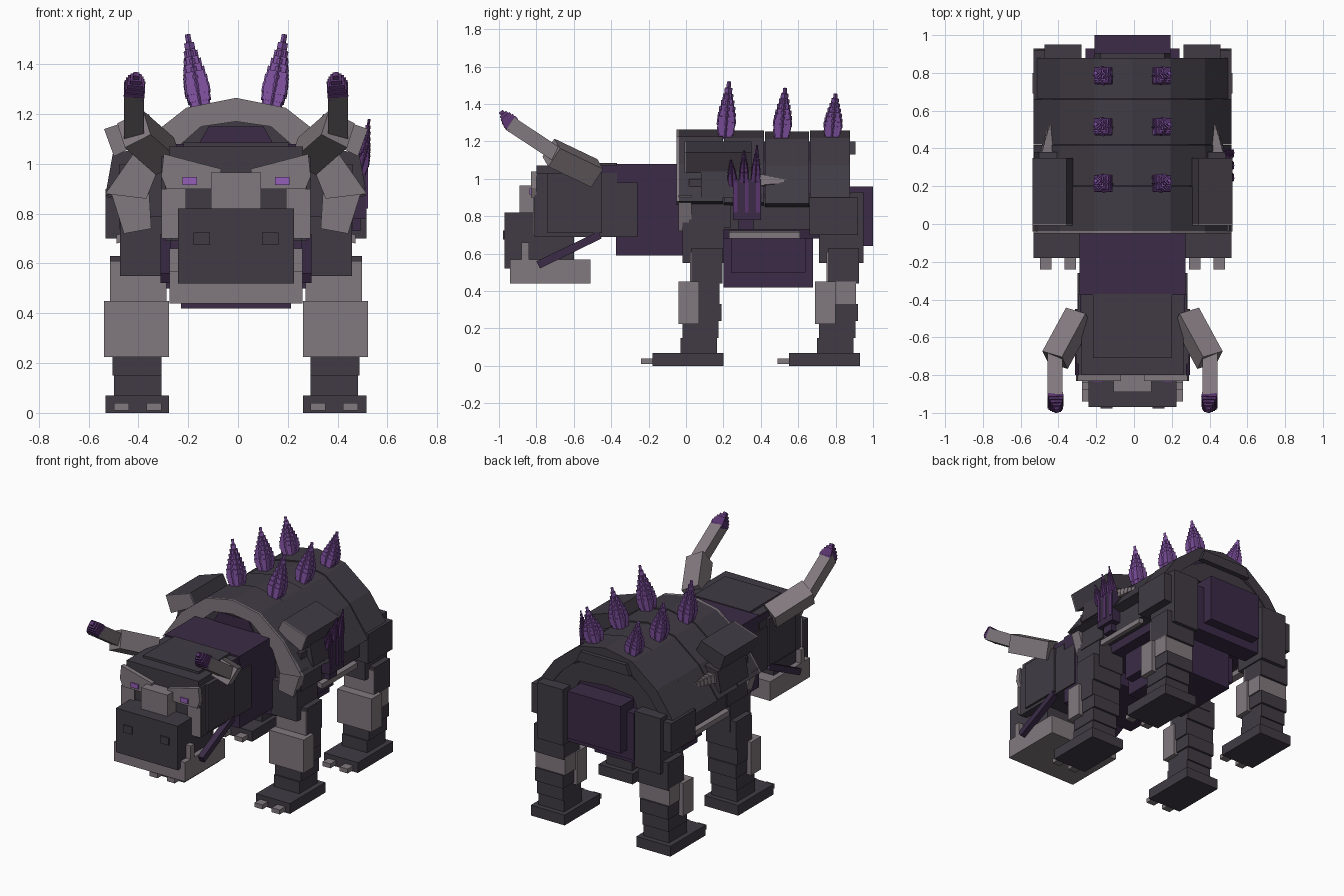
import bpy
import bmesh
from mathutils import Vector, Matrix

start_cube = bpy.data.objects.get("Cube")
if start_cube:
    bpy.data.objects.remove(start_cube, do_unlink=True)

CENTRE = -.008  # symmetry plane
UP = Vector((0, 0, 1))


def material(name, *rgb):
    mat = bpy.data.materials.new(name)
    mat.use_nodes = True
    colour = (*rgb, 1)
    mat.diffuse_color = colour
    mat.node_tree.nodes["Principled BSDF"].inputs["Base Color"].default_value = colour
    return mat


DARK = material("charcoal hide", .052, .044, .058)
LIGHT = material("pale bone", .22, .188, .206)
PURPLE = material("dull purple flesh", .043, .024, .063)
CRYSTAL = material("crystal violet", .22, .085, .36)
DEEP = material("deep violet", .1, .035, .155)
EYE = material("eye violet", .3, .11, .48)


def finish(name, bm, mat):
    bmesh.ops.recalc_face_normals(bm, faces=bm.faces)
    mesh = bpy.data.meshes.new(name)
    bm.to_mesh(mesh)
    bm.free()
    mesh.materials.append(mat)
    obj = bpy.data.objects.new(name, mesh)
    bpy.context.collection.objects.link(obj)


def sides(name, mirror):
    return [("left_" + name, 1), ("right_" + name, -1)] if mirror else [(name, 1)]


def prism(name, mat, outline, y0, y1, mirror=True):
    """Extrude an xz outline along y, optionally on both sides."""
    for label, s in sides(name, mirror):
        bm = bmesh.new()
        ends = [[bm.verts.new((CENTRE + s * x, y, z)) for x, z in outline] for y in (y0, y1)]
        for ring in ends:
            bm.faces.new(ring)
        n = len(outline)
        for i in range(n):
            j = (i + 1) % n
            bm.faces.new((ends[0][i], ends[0][j], ends[1][j], ends[1][i]))
        finish(label, bm, mat)


def box(name, mat, x0, x1, y0, y1, z0, z1, mirror=True):
    prism(name, mat, [(x0, z0), (x1, z0), (x1, z1), (x0, z1)], y0, y1, mirror)


def block(name, mat, half, y0, y1, z0, z1):
    box(name, mat, -half, half, y0, y1, z0, z1, False)


def stack(name, mat, base, tip, width, profile, mirror=True, twist=0):
    """Square sections piled up from base to tip, scaled by a profile."""
    for label, s in sides(name, mirror):
        a, b = (Vector((CENTRE + s * p[0], p[1], p[2])) for p in (base, tip))
        axis = b - a
        turn = UP.rotation_difference(axis).to_matrix().to_4x4() @ Matrix.Rotation(twist, 4, "Z")
        step = axis.length / len(profile)
        bm = bmesh.new()
        for i, scale in enumerate(profile):
            size = Matrix.Diagonal((width * scale, width * scale, step, 1))
            place = Matrix.Translation(a + axis * ((i + .5) / len(profile)))
            bmesh.ops.create_cube(bm, size=1, matrix=place @ turn @ size)
        finish(label, bm, mat)


SPIKE = (.8, .92, 1, .95, .85, .7, .55, .4, .22, .1)


def crystal(name, mat, base, tip, width, mirror=True):
    stack(name, mat, base, tip, width, SPIKE, mirror)
    stack(name + "_core", mat, base, tip, width * .8, SPIKE[:-1], mirror, .78)


# Torso core, neck, belly and rump
prism("torso", PURPLE, [(-.36, .68), (.36, .68), (.42, .92), (.3, 1.1), (0, 1.2),
                        (-.3, 1.1), (-.42, .92)], .02, .86, False)
block("neck", PURPLE, .28, -.375, .05, .59, 1.08)
block("nape", PURPLE, .278, -.5, -.37, .7, 1.068)
block("belly", PURPLE, .22, .2, .68, .42, .75)
block("belly_side", PURPLE, .28, .24, .64, .5, .75)
block("rump", PURPLE, .2, .8, 1, .64, .96)
block("rump_base", PURPLE, .25, .8, .93, .58, .9)

# Armoured back: overlapping plates along an arched section
arch = [(0, 1.265), (.2, 1.225), (.385, 1.08), (.525, .88)]
inner = [(0, 1.19), (.18, 1.15), (.33, 1.02), (.45, .86)]
cuts = [-.04, .2, .42, .66, .88]
for row in range(4):
    drop = (0, .006, .012, .006)[row]
    for k in range(3):
        quad = [arch[k], arch[k + 1], inner[k + 1], inner[k]]
        prism(f"back_plate_{row}_{k}", DARK, [(x, z - drop) for x, z in quad],
              cuts[row] + .002, cuts[row + 1] - .002)

# Bone rim round the front opening
rim_in = [(0, 1.17), (.14, 1.15), (.3, 1.01), (.36, .86)]
for k in range(3):
    prism(f"front_rim_{k}", LIGHT, [arch[k], arch[k + 1], rim_in[k + 1], rim_in[k]], -.05, -.03)
prism("front_rim_end", LIGHT, [(.51, .91), (.45, .72), (.34, .74), (.35, .9)], -.04, .03)
prism("collar", DARK, [(-.3, 1.02), (.3, 1.02), (.16, 1.17), (-.16, 1.17)], -.03, .03, False)
prism("collar_flesh", PURPLE, [(-.15, 1.08), (.15, 1.08), (.11, 1.15), (-.11, 1.15)],
      -.037, -.028, False)

# Rear trim and flanks
prism("rear_plate", DARK, [(-.2, 1.13), (.2, 1.13), (.17, 1.2), (-.17, 1.2)], .87, .905, False)
prism("rear_rim", DARK, [(0, 1.2), (.3, 1.06), (.45, .87), (.25, .87), (.2, .98), (0, 1)], .82, .87)
box("flank", DARK, .3, .46, .15, .68, .73, .9)
prism("rib", LIGHT, [(.44, .69), (.48, .68), (.48, .715), (.44, .725)], .23, .61)

# Shoulder guards with bone fronts and trailing spurs
guard = [(.31, 1.12), (.35, 1.2), (.53, 1.14), (.49, 1.03)]
prism("shoulder_guard", DARK, guard, 0, .35)
prism("shoulder_guard_front", LIGHT, guard, -.009, 0)
prism("shoulder_lower", DARK, [(.4, 1.06), (.495, 1.04), (.52, .9), (.4, .9)], .08, .38)
stack("shoulder_spur", LIGHT, (.455, .36, .99), (.425, .55, .99), .065,
      (1, .9, .8, .7, .55, .4, .25))

# Legs: the hind pair repeats the front pair
for leg, y in (("front", 0), ("hind", .73)):
    def part(name, mat, x0, x1, y0, y1, z0, z1):
        box(f"{leg}_{name}", mat, x0, x1, y + y0, y + y1, z0, z1)
    part("foot", DARK, .27, .525, -.18, .2, 0, .07)
    for n, x in enumerate((.3, .43)):
        part(f"toe_{n}", LIGHT, x, x + .06, -.24, -.17, .01, .04)
    part("ankle", DARK, .3, .49, -.03, .165, .07, .15)
    part("lower_shin", DARK, .3, .495, -.02, .175, .15, .24)
    part("shin", DARK, .29, .5, 0, .19, .24, .33)
    part("calf", LIGHT if leg == "hind" else DARK, .28, .505, .02, .18, .33, .45)
    part("knee_pad", LIGHT, .27, .53, -.04, .07, .225, .45)
    part("thigh", DARK, .28, .505, .03, .195, .44, .63)
    part("thigh_plate", LIGHT, .28, .505, .022, .03, .45, .61)
    part("upper_leg", DARK, .27, .465, -.02, .2, .55, .79)

box("front_shoulder", DARK, .28, .47, .015, .24, .74, 1)
box("hip", DARK, .27, .525, .66, .92, .7, .9)
box("hip_back", DARK, .27, .465, .85, .95, .55, .93)

# Head, snout and jaw
block("head", DARK, .27, -.8, -.37, .69, 1.07)
block("crown", DARK, .21, -.71, -.37, 1.06, 1.085)
box("cheek", DARK, .26, .285, -.81, -.37, .69, 1.03)
box("cheek_plate", DARK, .28, .3, -.74, -.45, .71, 1.03)
box("neck_guard", DARK, .26, .29, -.45, -.26, .69, .98)
block("snout", DARK, .232, -.97, -.6, .52, .82)
box("nostril", DARK, .105, .17, -.978, -.97, .675, .725)
block("nose_plate", LIGHT, .1, -.89, -.78, .8, .965)
block("jaw", LIGHT, .268, -.94, -.51, .44, .57)
box("tusk", LIGHT, .233, .268, -.88, -.84, .56, .66)
stack("jaw_tendon", PURPLE, (.283, -.79, .54), (.283, -.46, .7), .042, (1,))

# Face
box("face_plate", LIGHT, .2, .3, -.818, -.81, .7, .9)
prism("brow", LIGHT, [(.06, .9), (.06, .98), (.29, 1.04), (.3, .95), (.28, .9)], -.83, -.8)
box("eye", EYE, .157, .215, -.837, -.829, .915, .947)

# Two-part horns with crystal tips
stack("horn_base", LIGHT, (.285, -.49, 1.03), (.41, -.72, 1.14), .12, (1,))
stack("horn", LIGHT, (.41, -.69, 1.13), (.41, -.94, 1.295), .08, (1,))
stack("horn_tip", DEEP, (.41, -.92, 1.28), (.4, -.99, 1.36), .083, (.95, 1, .9, .75, .55, .3))

# Crystals along the back
for n, (y, top) in enumerate(((.22, 1.52), (.52, 1.485), (.79, 1.455))):
    crystal(f"back_crystal_{n}", CRYSTAL, (.14, y - .01, 1.22), (.195, y + .01, top), .09)

# Crystal growth on the left flank only
box("crystal_patch", PURPLE, .45, .525, .25, .4, .78, 1, False)
box("crystal_root", PURPLE, .45, .5, .28, .36, .73, .8, False)
for n, top in enumerate((1.1, 1.15, 1.18)):
    y = .25 + .06 * n
    box(f"crystal_vein_{n}", DEEP, .524, .53, y + .005, y + .025, .82, .98, False)
    crystal(f"flank_crystal_{n}", DEEP, (.5, y, .96), (.535, y - .01 + .01 * n, top), .045, False)
